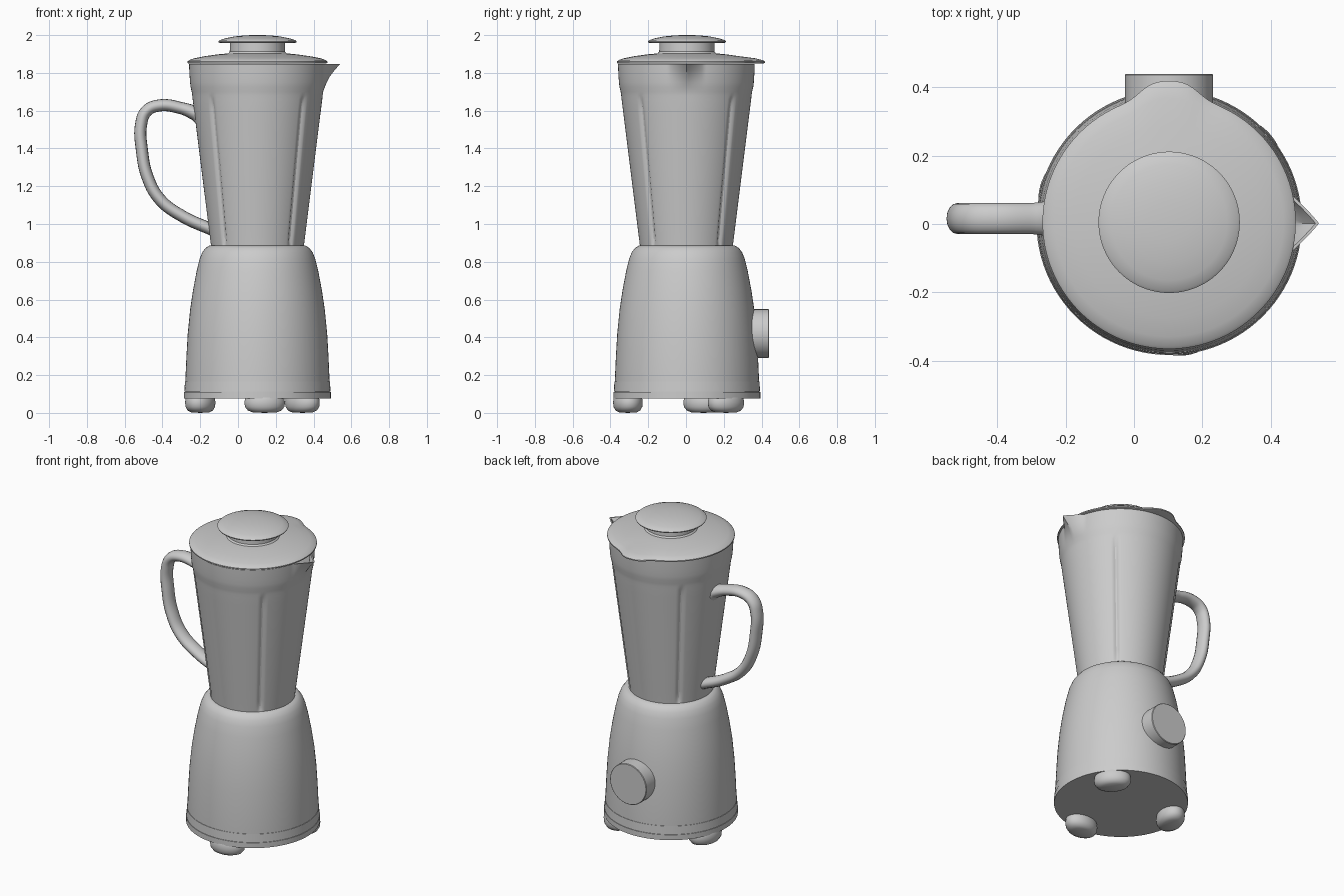
import bpy, bmesh, math
from mathutils import Vector

cube = bpy.data.objects.get("Cube")
if cube:
    bpy.data.objects.remove(cube)

CX, CY = 0.103, 0.005   # vertical axis of the appliance

grey = bpy.data.materials.new("plain grey")
grey.use_nodes = True
COLOUR = (0.6, 0.6, 0.6, 1)
grey.diffuse_color = COLOUR
grey.node_tree.nodes["Principled BSDF"].inputs["Base Color"].default_value = COLOUR


def finish(obj, angle=35):
    """Give the object its colour and smooth shading with sharp creases."""
    obj.data.materials.clear()
    obj.data.materials.append(grey)
    bpy.ops.object.select_all(action='DESELECT')
    obj.select_set(True)
    bpy.context.view_layer.objects.active = obj
    bpy.ops.object.shade_smooth_by_angle(angle=math.radians(angle))
    return obj


def lathe(name, profile, segments=96, shape=None, centre=(CX, CY, 0)):
    """Revolve (radius, z) points; shape(r, z, angle, row) may alter a radius."""
    bm = bmesh.new()
    rings = []
    for row, (r, z) in enumerate(profile):
        if r == 0:
            rings.append([bm.verts.new((0, 0, z))] * segments)
            continue
        ring = []
        for i in range(segments):
            a = math.tau * i / segments
            rr = shape(r, z, a, row) if shape else r
            ring.append(bm.verts.new((rr * math.cos(a), rr * math.sin(a), z)))
        rings.append(ring)
    for low, high in zip(rings, rings[1:]):
        for i in range(segments):
            j = (i + 1) % segments
            quad = (low[i], low[j], high[j], high[i])
            bm.faces.new(list(dict.fromkeys(quad)))
    bmesh.ops.recalc_face_normals(bm, faces=bm.faces)
    mesh = bpy.data.meshes.new(name)
    bm.to_mesh(mesh)
    bm.free()
    obj = bpy.data.objects.new(name, mesh)
    bpy.context.collection.objects.link(obj)
    obj.location = centre
    return finish(obj)


def off_angle(a, target):
    """Unsigned difference between two angles."""
    return abs((a - target + math.pi) % math.tau - math.pi)


# Motor housing with a closed underside
lathe("motor_base", [
    (0, 0.08), (0.382, 0.08), (0.382, 0.166), (0.376, 0.3), (0.369, 0.42),
    (0.356, 0.55), (0.341, 0.65), (0.322, 0.75), (0.306, 0.815),
    (0.292, 0.85), (0.275, 0.873), (0.255, 0.885), (0, 0.887)])

# Trim bands around the foot of the housing
lathe("lower_band", [(0, 0.077), (0.389, 0.077), (0.389, 0.111), (0.38, 0.111)])
lathe("upper_band", [(0.38, 0.112), (0.387, 0.112), (0.384, 0.165), (0.37, 0.167)])

# Jug: outer wall, rim and inner wall, with pouring lip and four flutes
RIB_LOW, RIB_HIGH, RIB_HALF = 0.9, 1.68, 0.075
jug_outer = [(0, 0.885), (0.246, 0.885), (0.249, 0.91)]
jug_outer += [(0.249 + 0.094 * t / 14, 0.91 + 0.75 * t / 14) for t in range(1, 15)]
jug_outer += [(0.345, 1.68), (0.348, 1.7), (0.354, 1.725), (0.357, 1.75),
              (0.359, 1.78), (0.361, 1.815), (0.362, 1.848)]
jug_inner = [(0.352, 1.848), (0.35, 1.815), (0.347, 1.78), (0.343, 1.75),
             (0.333, 1.66), (0.24, 0.92), (0, 0.92)]


def jug_shape(r, z, a, row):
    u = off_angle(a, 0) / 0.27
    if z > 1.7 and u < 1:
        r += 0.077 * ((z - 1.7) / 0.148) ** 1.9 * (1 - u) ** 1.25
    if row < len(jug_outer) and z > RIB_LOW:
        d = off_angle(a % (math.pi / 2), math.pi / 4) * r / 0.3
        fade = max(0, min(1, (RIB_HIGH - z) / 0.035))
        if d < RIB_HALF:
            r -= 0.012 * fade * math.cos(d / RIB_HALF * math.pi / 2) ** 2
    return r


lathe("jug", jug_outer + jug_inner, 192, jug_shape, (CX, 0.002, 0))


# Lid with a rounded pull tab at the back
def lid_shape(r, z, a, row):
    if r > 0.33:
        r += 0.043 * math.exp(-(off_angle(a, math.pi / 2) / 0.24) ** 3) * (r / 0.371) ** 4
    return r


lathe("lid", [
    (0, 1.849), (0.362, 1.849), (0.371, 1.853), (0.371, 1.86), (0.363, 1.867),
    (0.335, 1.877), (0.28, 1.888), (0.21, 1.898), (0.145, 1.904), (0, 1.906)],
    144, lid_shape)

# Cap on the lid
lathe("cap_neck", [(0.158, 1.9), (0.147, 1.912), (0.145, 1.96)])
lathe("cap", [
    (0, 1.957), (0.195, 1.957), (0.205, 1.961), (0.207, 1.967), (0.2, 1.973),
    (0.17, 1.983), (0.12, 1.993), (0.06, 1.999), (0, 2.0)])

# Handle: a smooth tube, wider than it is deep
path = [(-0.18, 1.56), (-0.225, 1.585), (-0.3, 1.613), (-0.42, 1.627), (-0.485, 1.597),
        (-0.513, 1.527), (-0.509, 1.394), (-0.478, 1.246), (-0.413, 1.13),
        (-0.296, 1.042), (-0.13, 0.967)]
curve = bpy.data.curves.new("handle", 'CURVE')
curve.dimensions = '3D'
curve.bevel_depth = 0.032
curve.bevel_resolution = 6
curve.use_fill_caps = True
spline = curve.splines.new('BEZIER')
spline.bezier_points.add(len(path) - 1)
for point, (x, z) in zip(spline.bezier_points, path):
    point.co = (x, 0, z)
    point.handle_left_type = point.handle_right_type = 'AUTO'
spline.bezier_points[0].radius = 1.7
spline.bezier_points[1].radius = 1.2
handle = bpy.data.objects.new("handle", curve)
bpy.context.collection.objects.link(handle)
handle.location.y = 0.016
handle.scale.y = 1.42
bpy.ops.object.select_all(action='DESELECT')
handle.select_set(True)
bpy.context.view_layer.objects.active = handle
bpy.ops.object.convert(target='MESH')
finish(bpy.context.view_layer.objects.active, 60)

# Control knob on the back
knob = lathe("control_knob", [
    (0, 0), (0.129, 0), (0.129, 0.135), (0.126, 0.138), (0, 0.138)],
    64, None, (CX, 0.302, 0.42))
knob.rotation_euler.x = -math.pi / 2

# Three rounded feet
for n, degrees in enumerate((-83, 41, 164)):
    a = math.radians(degrees)
    foot = lathe(f"foot_{n + 1}", [
        (0, 0), (0.065, 0.003), (0.09, 0.013), (0.105, 0.032), (0.108, 0.055),
        (0.104, 0.08), (0.09, 0.1), (0, 0.1)], 40, None,
        (CX + 0.315 * math.cos(a), CY + 0.315 * math.sin(a), 0))
    foot.scale.x = 0.72
    foot.rotation_euler.z = a
